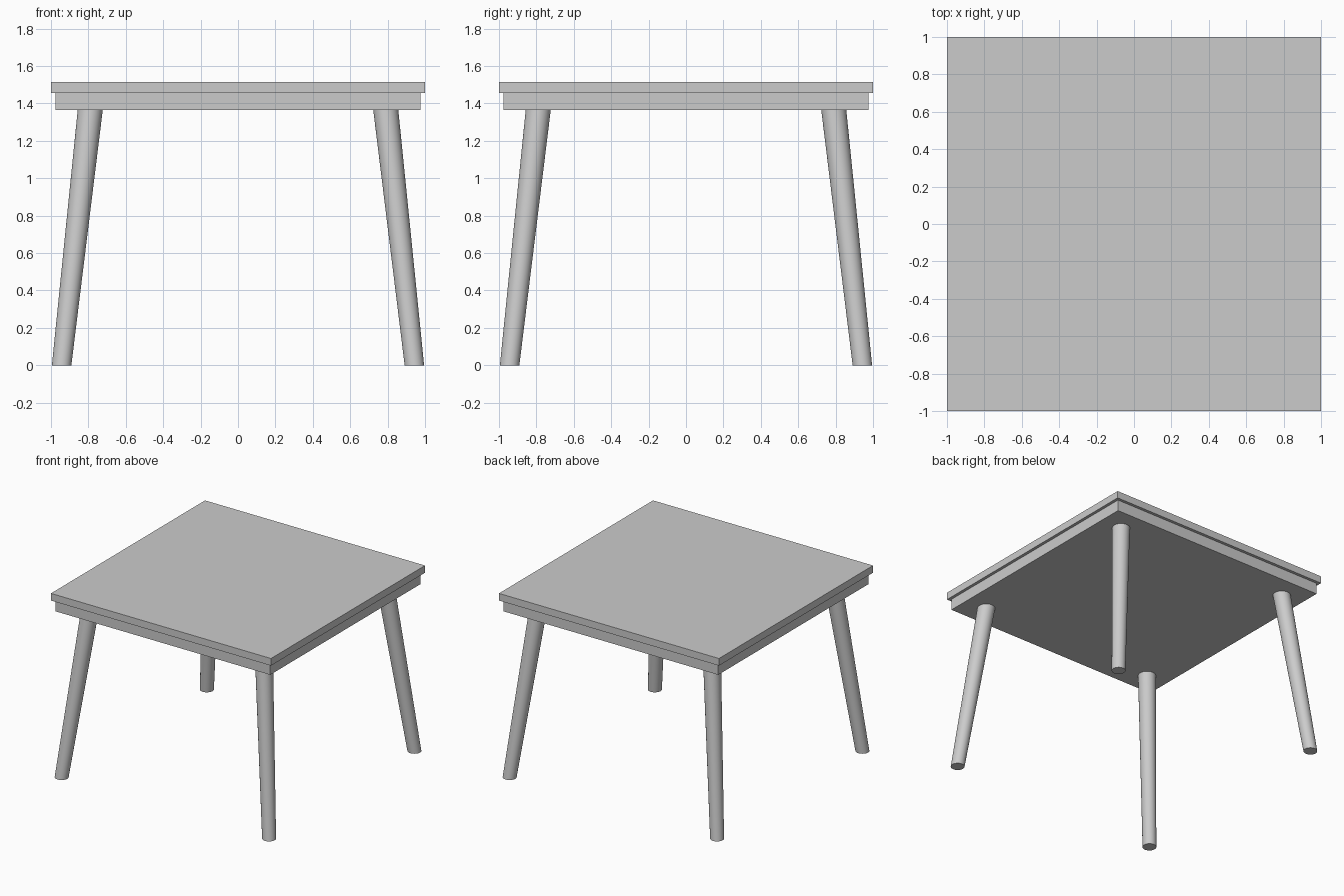
import bpy, bmesh
from mathutils import Vector

if "Cube" in bpy.data.objects:
    bpy.data.objects.remove(bpy.data.objects["Cube"])

TOP_Z, SLAB_Z, APRON_Z = 1.516, 1.457, 1.366


def new_object(name, bm):
    mesh = bpy.data.meshes.new(name)
    bm.to_mesh(mesh)
    bm.free()
    obj = bpy.data.objects.new(name, mesh)
    bpy.context.collection.objects.link(obj)
    return obj


def slab(name, half, z0, z1):
    bm = bmesh.new()
    bmesh.ops.create_cube(bm, size=1)
    bmesh.ops.scale(bm, vec=(2 * half, 2 * half, z1 - z0), verts=bm.verts)
    bmesh.ops.translate(bm, vec=(0, 0, (z0 + z1) / 2), verts=bm.verts)
    return new_object(name, bm)


def splayed_leg(name, sx, sy):
    # tapered cylinder sheared outward, so both ends stay horizontal
    bm = bmesh.new()
    bmesh.ops.create_cone(bm, cap_ends=True, segments=32,
                          radius1=0.052, radius2=0.067, depth=APRON_Z)
    for v in bm.verts:
        offset = 0.943 if v.co.z < 0 else 0.79
        v.co += Vector((sx * offset, sy * offset, APRON_Z / 2))
    for f in bm.faces:
        f.smooth = len(f.verts) == 4
    obj = new_object(name, bm)
    bpy.ops.object.select_all(action='DESELECT')
    obj.select_set(True)
    bpy.context.view_layer.objects.active = obj
    bpy.ops.object.shade_smooth_by_angle()
    return obj


# Top board and the slightly inset block beneath it
slab("tabletop", 1.0, SLAB_Z, TOP_Z)
slab("apron", 0.976, APRON_Z, SLAB_Z)

# Four legs splayed towards the corners
for sy, depth in ((-1, "front"), (1, "back")):
    for sx, side in ((-1, "left"), (1, "right")):
        splayed_leg(f"{depth}_{side}_leg", sx, sy)
